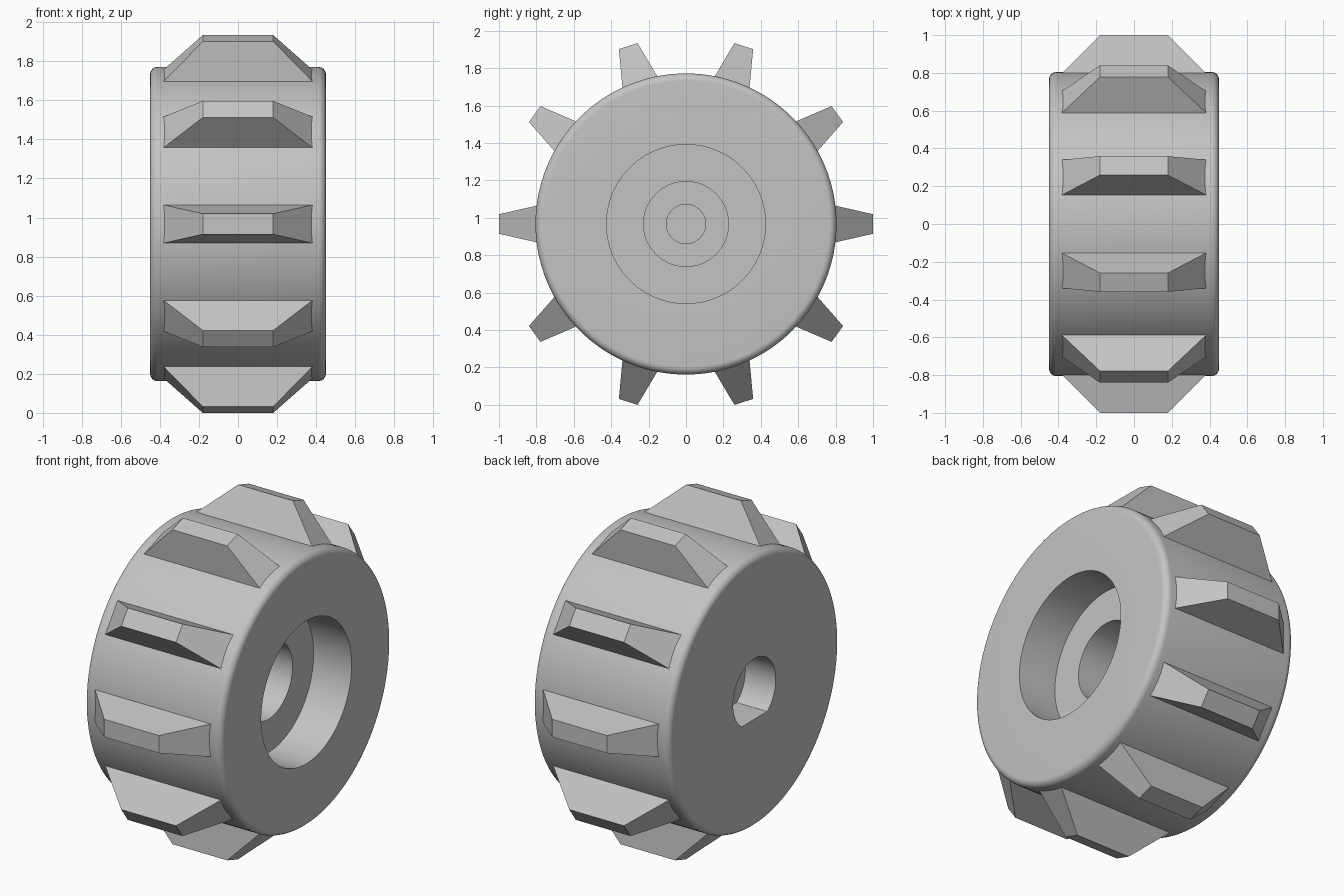
import bpy
import bmesh
import math
from mathutils import Matrix

cube = bpy.data.objects.get("Cube")
if cube:
    bpy.data.objects.remove(cube, do_unlink=True)

AXLE_Z = 0.967
RADIUS = 0.805
HALF_WIDTH = 0.45
FILLET = 0.04
SEGMENTS = 128
BORE_FLAT = -0.16
TREADS = 10

grey = bpy.data.materials.new("plain grey")
grey.use_nodes = True
colour = (0.55, 0.55, 0.55, 1)
grey.diffuse_color = colour
grey.node_tree.nodes["Principled BSDF"].inputs["Base Color"].default_value = colour


def finish(bm, name, smooth):
    bmesh.ops.recalc_face_normals(bm, faces=bm.faces)
    mesh = bpy.data.meshes.new(name)
    bm.to_mesh(mesh)
    bm.free()
    mesh.materials.append(grey)
    obj = bpy.data.objects.new(name, mesh)
    obj.location.z = AXLE_Z
    bpy.context.collection.objects.link(obj)
    if smooth:
        bpy.ops.object.select_all(action='DESELECT')
        obj.select_set(True)
        bpy.context.view_layer.objects.active = obj
        bpy.ops.object.shade_smooth_by_angle(angle=math.radians(30))
    return obj


def rim_fillet(side):
    # quarter round from the side face to the rolling surface
    steps = 8
    points = []
    for i in range(steps + 1):
        a = math.pi / 2 * i / steps
        points.append((side * (HALF_WIDTH - FILLET + FILLET * math.cos(a)),
                       RADIUS - FILLET + FILLET * math.sin(a), False))
    return points


# Wheel body: (x, radius, has a flat), from the D-shaped shaft socket to the stepped recess
profile = [(-0.25, 0.2, True), (-HALF_WIDTH, 0.2, True)]
profile += rim_fillet(-1) + rim_fillet(1)[::-1]
profile += [(HALF_WIDTH, 0.425, False), (0.2, 0.425, False),
            (0.2, 0.227, False), (-0.1, 0.227, False),
            (-0.1, 0.105, False), (-0.18, 0.105, False)]

bm = bmesh.new()
rings = []
for x, r, flat in profile:
    ring = []
    for i in range(SEGMENTS):
        a = math.tau * i / SEGMENTS
        z = r * math.sin(a)
        ring.append(bm.verts.new((x, r * math.cos(a), max(z, BORE_FLAT) if flat else z)))
    rings.append(ring)
for low, high in zip(rings, rings[1:]):
    for i in range(SEGMENTS):
        j = (i + 1) % SEGMENTS
        bm.faces.new((low[i], low[j], high[j], high[i]))
bm.faces.new(rings[0])
bm.faces.new(rings[-1])
finish(bm, "wheel_body", True)

# Tread blocks: tapered bars rooted just under the rolling surface
for n in range(TREADS):
    bm = bmesh.new()
    loops = []
    for r, half_length, half_thick in ((0.76, 0.42, 0.1065), (1.0, 0.18, 0.0525)):
        loops.append([bm.verts.new((sx * half_length, r, sz * half_thick))
                      for sx, sz in ((-1, -1), (1, -1), (1, 1), (-1, 1))])
    root, tip = loops
    bm.faces.new(root)
    bm.faces.new(tip)
    for i in range(4):
        j = (i + 1) % 4
        bm.faces.new((root[i], root[j], tip[j], tip[i]))
    bm.transform(Matrix.Rotation(math.tau * n / TREADS, 4, 'X'))
    finish(bm, f"tread_block_{n + 1}", False)
